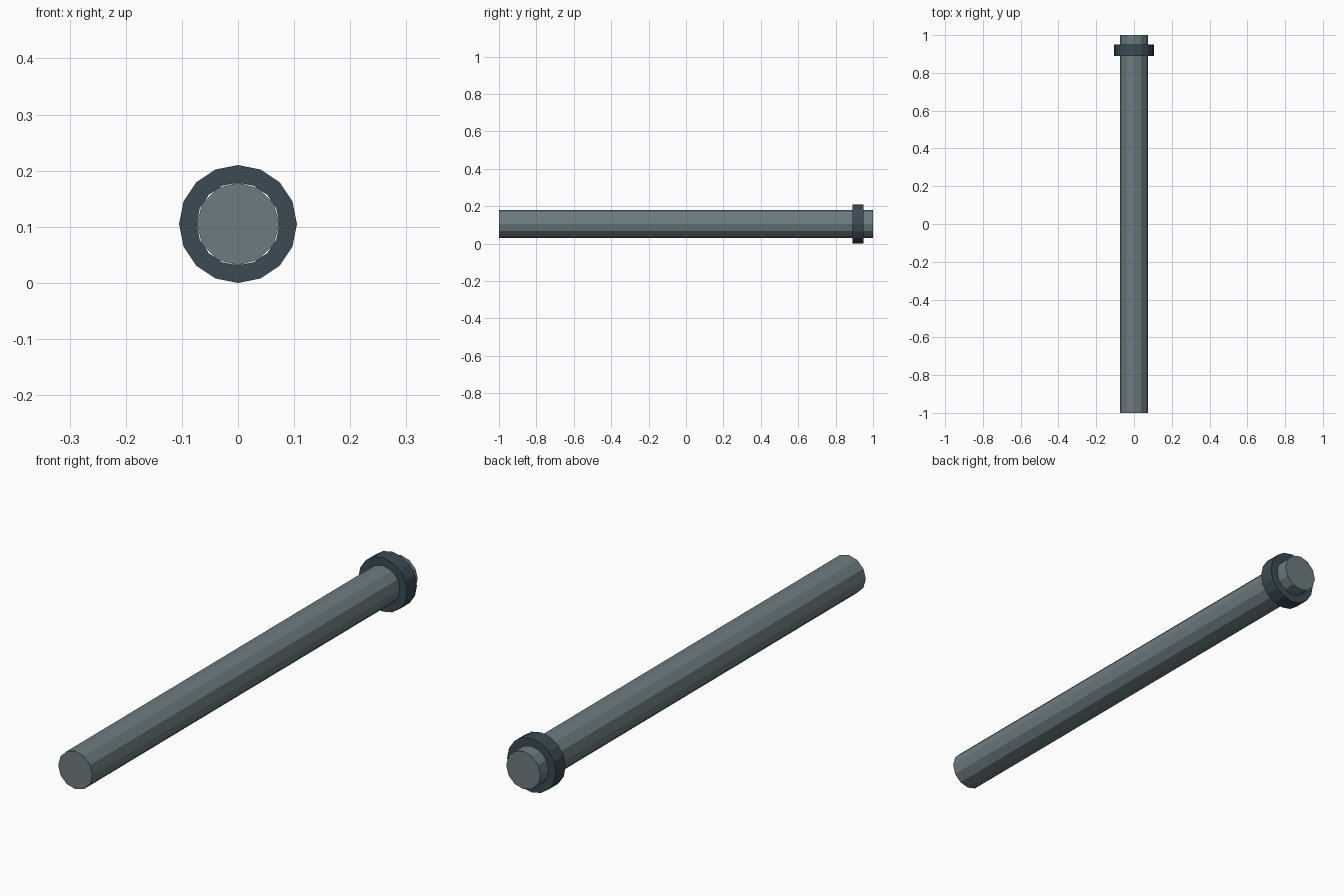
import bpy, bmesh
from math import sin, cos, tau

if "Cube" in bpy.data.objects:
    bpy.data.objects.remove(bpy.data.objects["Cube"])

AXIS_Z = 0.105


def material(name, rgb):
    m = bpy.data.materials.new(name)
    m.diffuse_color = (*rgb, 1)
    m.use_nodes = True
    m.node_tree.nodes["Principled BSDF"].inputs["Base Color"].default_value = m.diffuse_color
    return m


def add_object(name, bm, mat):
    bmesh.ops.recalc_face_normals(bm, faces=bm.faces)
    me = bpy.data.meshes.new(name)
    bm.to_mesh(me)
    bm.free()
    me.materials.append(mat)
    ob = bpy.data.objects.new(name, me)
    ob.location.z = AXIS_Z
    bpy.context.collection.objects.link(ob)


def loop(bm, radius, y, sides):
    # Ring of vertices around the y axis
    return [bm.verts.new((radius * sin(tau * i / sides), y, radius * cos(tau * i / sides)))
            for i in range(sides)]


def bridge(bm, a, b):
    n = len(a)
    for i in range(n):
        j = (i + 1) % n
        bm.faces.new((a[i], a[j], b[j], b[i]))


# Long twelve-sided rod with capped ends
bm = bmesh.new()
ends = [loop(bm, 0.0737, y, 12) for y in (-1, 1)]
bridge(bm, *ends)
for end in ends:
    bm.faces.new(end)
add_object("rod", bm, material("rod_grey", (0.15, 0.20, 0.215)))

# Sixteen-sided open collar near the back end
bm = bmesh.new()
section = [(0.105, 0.89), (0.105, 0.95), (0.0737, 0.95), (0.0737, 0.89)]
rings = [loop(bm, r, y, 16) for r, y in section]
for k in range(4):
    bridge(bm, rings[k], rings[(k + 1) % 4])
add_object("collar", bm, material("collar_dark", (0.043, 0.07, 0.09)))
